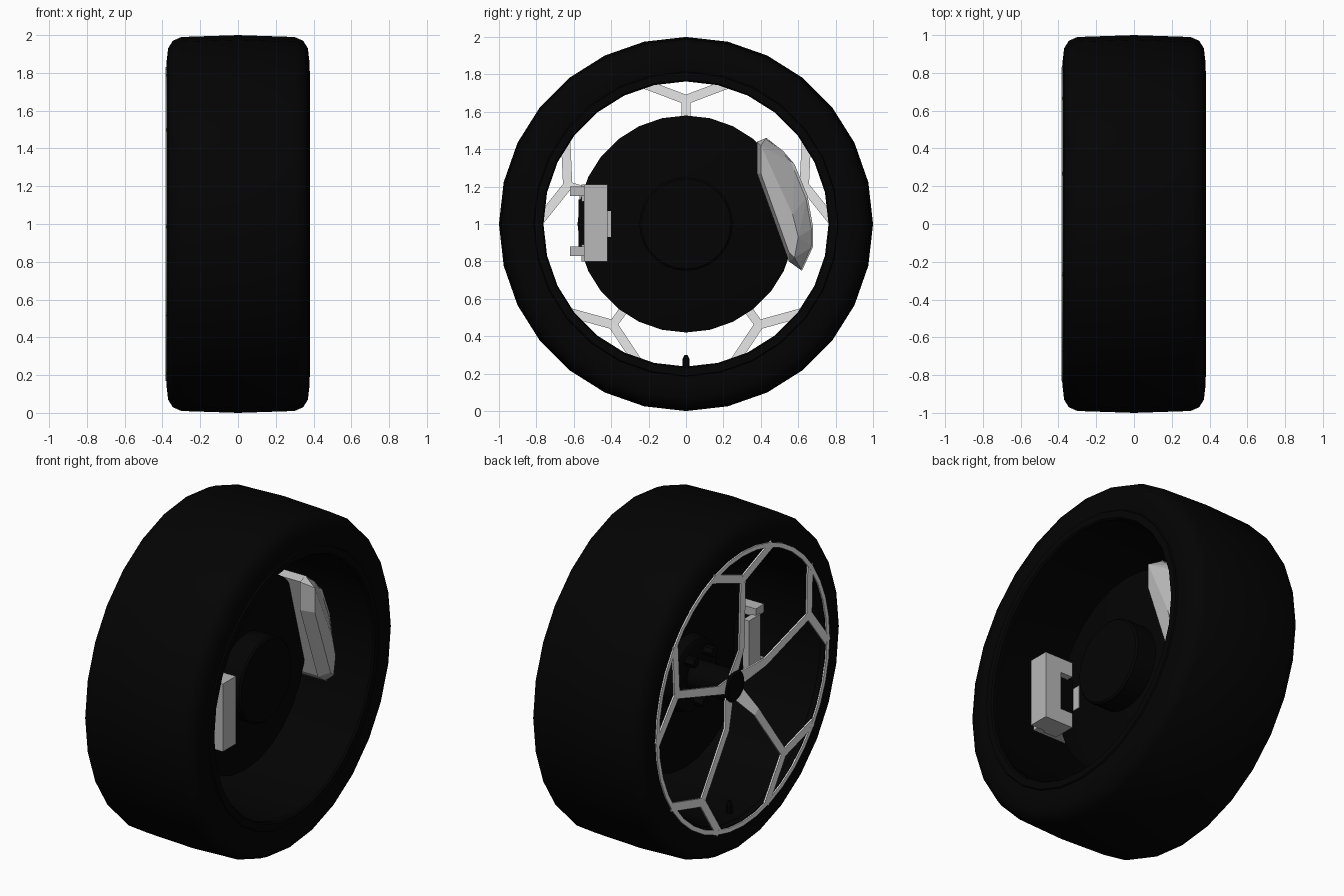
import bpy, bmesh, math
from mathutils import Vector

if "Cube" in bpy.data.objects:
    bpy.data.objects.remove(bpy.data.objects["Cube"])

def mat(name, c):
    m = bpy.data.materials.new(name)
    m.diffuse_color = (c, c, c, 1)
    m.use_nodes = True
    m.node_tree.nodes["Principled BSDF"].inputs["Base Color"].default_value = m.diffuse_color
    return m

BLACK = mat("rubber_black", 0.001)
SILVER = mat("light_silver", 0.8)
CAL = mat("caliper_grey", 0.48)

def finish(name, bm, m, smooth=False):
    bmesh.ops.recalc_face_normals(bm, faces=bm.faces)
    me = bpy.data.meshes.new(name)
    bm.to_mesh(me)
    bm.free()
    ob = bpy.data.objects.new(name, me)
    bpy.context.collection.objects.link(ob)
    me.materials.append(m)
    if smooth:
        bpy.ops.object.select_all(action='DESELECT')
        ob.select_set(True)
        bpy.context.view_layer.objects.active = ob
        bpy.ops.object.shade_smooth_by_angle(angle=math.radians(35))
    return ob

def polar(x, r, a):
    # angle a is measured from straight up, towards +y
    return Vector((x, r * math.sin(a), 1 + r * math.cos(a)))

def lathe(name, prof, m, n=28, closed=True):
    """Spin (x, radius) points round the wheel axis; open profiles get end caps."""
    bm = bmesh.new()
    rings = [[bm.verts.new(polar(x, r, 2 * math.pi * i / n)) for i in range(n)] for x, r in prof]
    pairs = list(zip(rings, rings[1:]))
    if closed:
        pairs.append((rings[-1], rings[0]))
    else:
        bm.faces.new(rings[0])
        bm.faces.new(rings[-1])
    for a, b in pairs:
        for i in range(n):
            j = (i + 1) % n
            bm.faces.new((a[i], a[j], b[j], b[i]))
    return finish(name, bm, m, True)

def hull(name, pts, m):
    bm = bmesh.new()
    vs = [bm.verts.new(p) for p in pts]
    r = bmesh.ops.convex_hull(bm, input=vs)
    bmesh.ops.delete(bm, geom=list({v for v in r['geom_interior'] if isinstance(v, bmesh.types.BMVert)}), context='VERTS')
    bmesh.ops.dissolve_limit(bm, angle_limit=0.02, verts=bm.verts, edges=bm.edges)
    return finish(name, bm, m)

def box(name, x, y, z, m):
    return hull(name, [(a, b, c) for a in x for b in y for c in z], m)

# tyre
half = [(0.35, 0.79), (0.372, 0.81), (0.378, 0.86), (0.37, 0.93), (0.345, 0.97), (0.30, 0.99)]
lathe("tyre", half + [(0, 1.0)] + [(-x, r) for x, r in reversed(half)], BLACK)

# rim barrel, open through the middle, with a lip on the inner side and a flare on the outer side
lathe("rim_barrel", [(0.365, 0.82), (0.38, 0.81), (0.38, 0.77), (0.37, 0.762), (0.34, 0.765), (0.32, 0.775),
                     (-0.30, 0.775), (-0.375, 0.80), (-0.375, 0.83), (-0.33, 0.83)], BLACK)

# thin machined lip on the outer side
lathe("rim_lip", [(-0.37, 0.803), (-0.383, 0.803), (-0.383, 0.83), (-0.37, 0.83)], SILVER, 40)

# Y-shaped spokes: thin machined strips that dip towards the hub
def strip(bm, p, q, wp, wq, d=0.01):
    side = (q - p).cross(Vector((1, 0, 0))).normalized() / 2
    back = Vector((d, 0, 0))
    a, b = [[bm.verts.new(v) for v in (c - side * w, c + side * w, c + side * w + back, c - side * w + back)]
            for c, w in ((p, wp), (q, wq))]
    for i in range(4):
        j = (i + 1) % 4
        bm.faces.new((a[i], a[j], b[j], b[i]))
    bm.faces.new(a)
    bm.faces.new(b)

bm = bmesh.new()
for k in range(5):
    t = 2 * math.pi * k / 5
    node, bend = polar(-0.385, 0.665, t), polar(-0.375, 0.24, t)
    strip(bm, polar(-0.32, 0.07, t), bend, 0.085, 0.05)
    strip(bm, bend, node, 0.05, 0.046)
    for s in (-1, 1):
        strip(bm, node, polar(-0.382, 0.82, t + s * math.radians(20)), 0.05, 0.05)
finish("spokes", bm, SILVER)

# hub, centre cap and lug nuts
lathe("centre_cap", [(-0.335, 0.08), (-0.325, 0.092), (-0.05, 0.092)], BLACK, 20, False)
lathe("hub_flange", [(-0.07, 0.19), (-0.06, 0.21), (0.03, 0.23)], BLACK, 28, False)
for k in range(5):
    a = 2 * math.pi * (k + 0.5) / 5
    hull("lug_nut", [polar(x, 0.15, a) + Vector((0, 0.03 * math.cos(i * math.pi / 3), 0.03 * math.sin(i * math.pi / 3)))
                     for x in (-0.13, -0.06) for i in range(6)], BLACK)

# brake disc with raised hat on the inner side
lathe("brake_disc", [(0.0, 0.57), (0.005, 0.58), (0.05, 0.58), (0.055, 0.57)], BLACK, 28, False)
lathe("disc_hat", [(0.05, 0.25), (0.18, 0.25), (0.19, 0.24)], BLACK, 28, False)

# valve stem
hull("valve_stem", [(-0.29 + w * math.cos(i * math.pi / 4), w * math.sin(i * math.pi / 4), 1 - r)
                    for w, r in ((0.018, 0.785), (0.018, 0.72), (0.008, 0.70)) for i in range(8)], BLACK)

# large caliper: faceted cover plus bridge over the disc edge
outline = [(0.38, 1.44), (0.43, 1.46), (0.52, 1.39), (0.58, 1.32), (0.65, 1.15), (0.68, 0.98),
           (0.68, 0.88), (0.62, 0.75), (0.55, 0.80), (0.47, 1.05), (0.38, 1.27)]
ridge = [(0.40, 1.42), (0.47, 1.25), (0.57, 1.05), (0.60, 0.93), (0.58, 0.82), (0.55, 0.85), (0.48, 1.07), (0.40, 1.27)]
hull("large_caliper_cover", [(0.15, y, z) for y, z in outline] + [(0.235, y, z) for y, z in ridge], CAL)
hull("large_caliper_bridge", [(x, y, z) for x in (-0.03, 0.16) for y, z in
     ((0.40, 1.43), (0.43, 1.46), (0.58, 1.32), (0.65, 1.15), (0.68, 0.98), (0.68, 0.88), (0.62, 0.75), (0.58, 0.79))], CAL)

# small caliper: inner and outer blocks joined by two arms
box("small_caliper_block", (0.17, 0.28), (-0.545, -0.42), (0.80, 1.21), CAL)
box("small_caliper_outer", (-0.10, -0.06), (-0.57, -0.46), (0.83, 1.16), CAL)
for z in (0.83, 1.15):
    box("small_caliper_arm", (-0.09, 0.20), (-0.62, -0.54), (z, z + 0.05), CAL)
    box("small_caliper_guide", (0.09, 0.18), (-0.56, -0.42), (z - 0.03, z + 0.06), CAL)
box("small_caliper_piston", (0.04, 0.06), (-0.45, -0.40), (0.93, 1.07), CAL)
box("brake_pad", (-0.06, 0.17), (-0.575, -0.46), (0.88, 1.13), BLACK)
